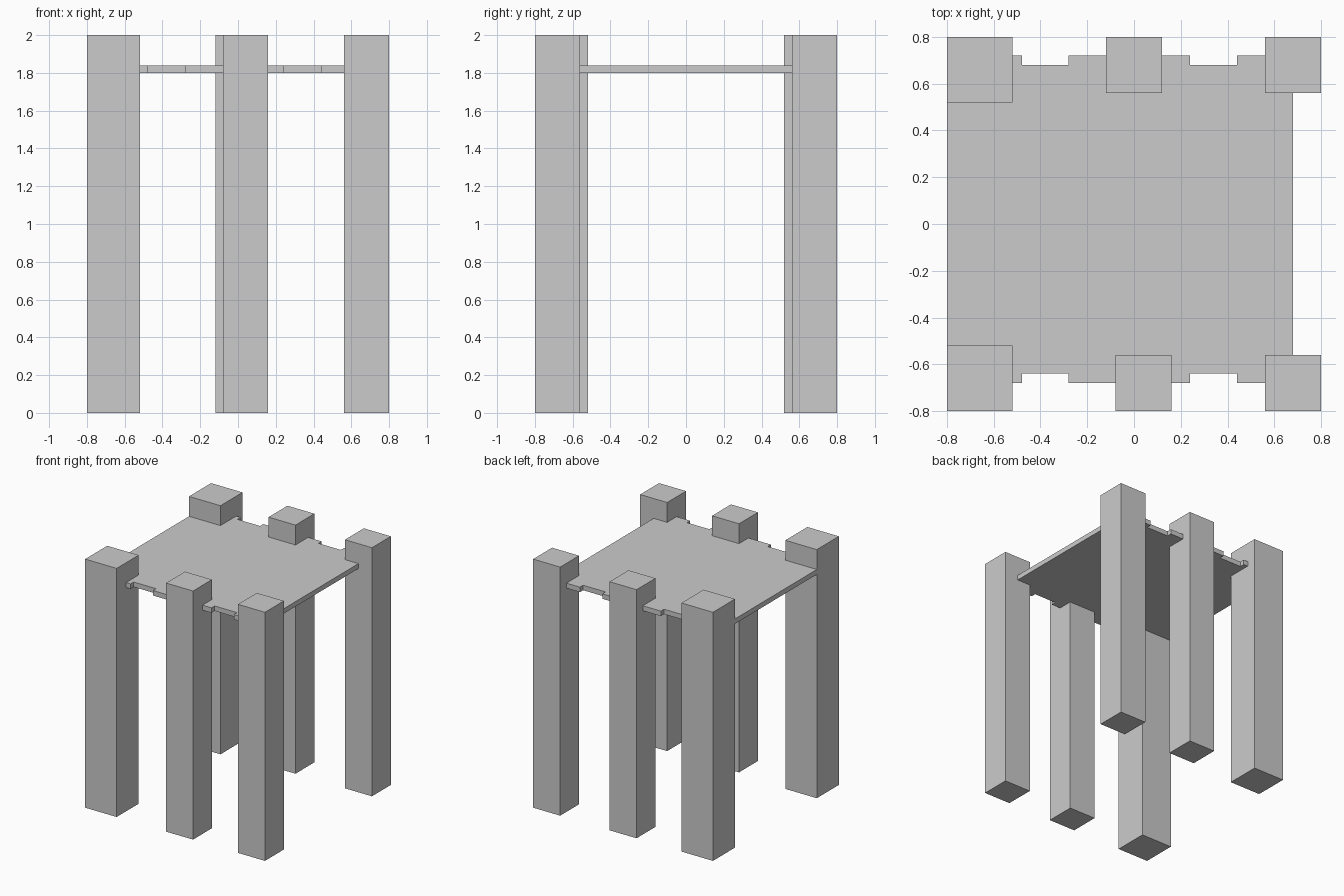
import bpy
import bmesh

if "Cube" in bpy.data.objects:
    bpy.data.objects.remove(bpy.data.objects["Cube"])


def prism(name, outline, z0, z1):
    """Extrude a flat outline from z0 up to z1."""
    bm = bmesh.new()
    face = bm.faces.new([bm.verts.new((x, y, z0)) for x, y in outline])
    ext = bmesh.ops.extrude_face_region(bm, geom=[face], use_keep_orig=True)
    top = [v for v in ext["geom"] if isinstance(v, bmesh.types.BMVert)]
    bmesh.ops.translate(bm, vec=(0, 0, z1 - z0), verts=top)
    bmesh.ops.recalc_face_normals(bm, faces=bm.faces)
    mesh = bpy.data.meshes.new(name)
    bm.to_mesh(mesh)
    bm.free()
    obj = bpy.data.objects.new(name, mesh)
    bpy.context.collection.objects.link(obj)
    return obj


# Full-height square posts: name, left x, width; outer faces sit at y = +-0.8
POSTS = {
    "front": [("left", -0.80, 0.28), ("middle", -0.08, 0.24), ("right", 0.56, 0.24)],
    "back": [("left", -0.80, 0.28), ("middle", -0.12, 0.24), ("right", 0.56, 0.24)],
}
for row, posts in POSTS.items():
    s = -1 if row == "front" else 1
    for side, x, w in posts:
        outer, inner = s * 0.8, s * (0.8 - w)
        prism(f"{row}_{side}_post",
              [(x, outer), (x + w, outer), (x + w, inner), (x, inner)], 0, 2)


# Thin platform with two shallow notches along the front and back edges
def notched_edge(y, notch_y):
    pts = [(-0.60, y)]
    for x in (-0.48, 0.24):
        pts += [(x, y), (x, notch_y), (x + 0.2, notch_y), (x + 0.2, y)]
    return pts + [(0.68, y)]


front = [(-0.8, -0.52), (-0.6, -0.6)] + notched_edge(-0.68, -0.64)
back = [(-0.8, 0.52), (-0.6, 0.6)] + notched_edge(0.72, 0.68)
prism("platform", front + back[::-1], 1.80, 1.84)
